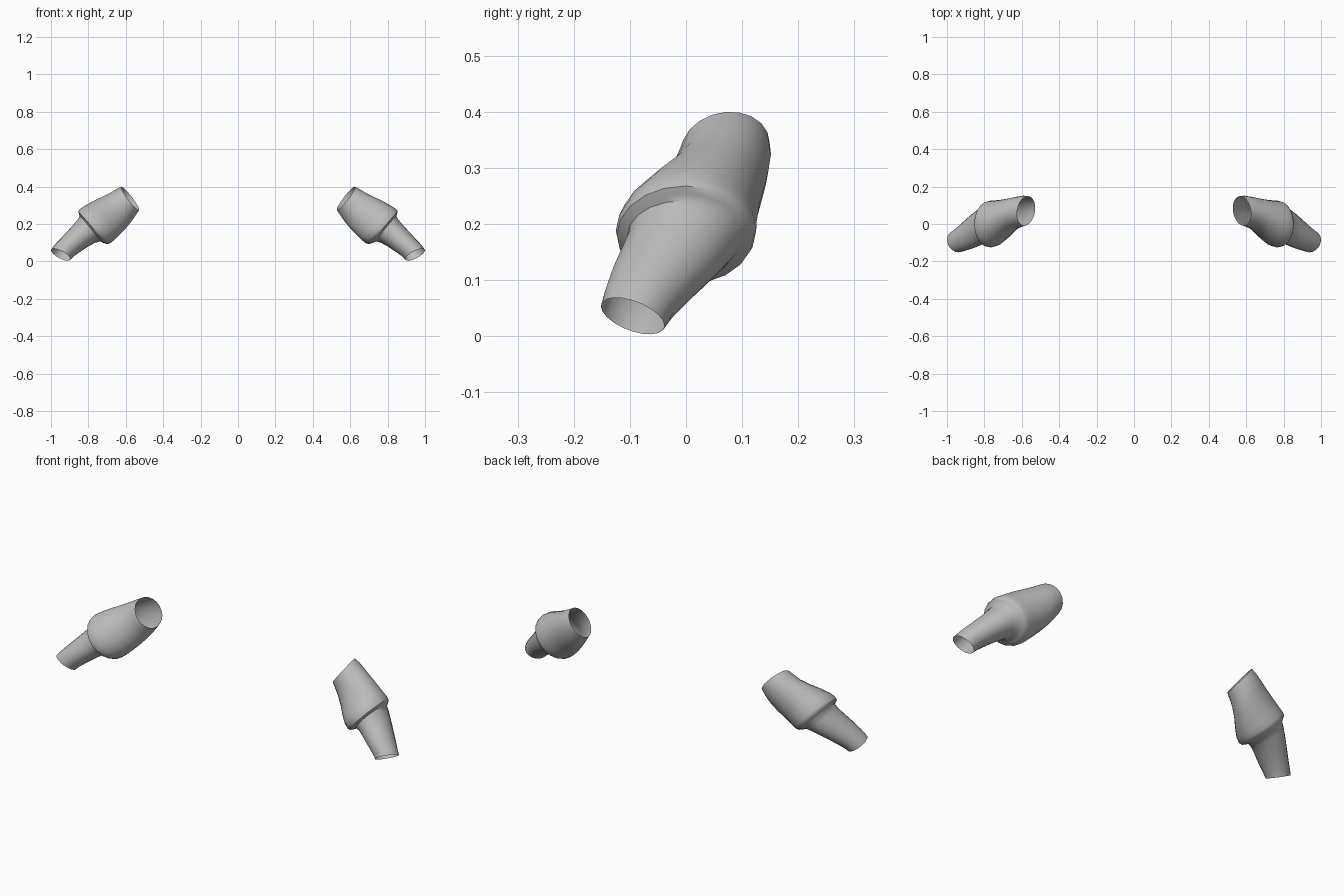
import bpy, bmesh, math
from mathutils import Vector

if "Cube" in bpy.data.objects:
    bpy.data.objects.remove(bpy.data.objects["Cube"])

SIDES = 20

grey = bpy.data.materials.new("plain_grey")
grey.diffuse_color = (0.5, 0.5, 0.5, 1)
grey.use_nodes = True
grey.node_tree.nodes["Principled BSDF"].inputs["Base Color"].default_value = grey.diffuse_color


def ring(bm, centre, normal, depth_r, height_r):
    """Oval loop of vertices facing along normal, depth_r measured near y."""
    n = Vector(normal).normalized()
    v = Vector((0, 1, 0))
    v = (v - n * v.dot(n)).normalized()
    u = v.cross(n)
    c = Vector(centre)
    loop = []
    for i in range(SIDES):
        a = 2 * math.pi * i / SIDES
        loop.append(bm.verts.new(c + v * depth_r * math.cos(a) + u * height_r * math.sin(a)))
    return loop


def open_tube(name, sections):
    """Loft an open tube through the sections and mirror it to the other side."""
    bm = bmesh.new()
    loops = [ring(bm, *s) for s in sections]
    for a, b in zip(loops, loops[1:]):
        for i in range(SIDES):
            j = (i + 1) % SIDES
            bm.faces.new((a[i], a[j], b[j], b[i]))
    bmesh.ops.recalc_face_normals(bm, faces=bm.faces)
    mesh = bpy.data.meshes.new(name)
    bm.to_mesh(mesh)
    bm.free()
    mesh.materials.append(grey)
    obj = bpy.data.objects.new(name, mesh)
    bpy.context.collection.objects.link(obj)
    bpy.context.view_layer.objects.active = obj
    obj.select_set(True)
    bpy.ops.object.shade_smooth_by_angle(angle=math.radians(50))
    obj.select_set(False)
    mirror = obj.modifiers.new("other_side", 'MIRROR')
    mirror.use_clip = False
    mirror.use_mirror_merge = False


# Sleeve pair: shoulder opening, swelling upper arm, cuff rim, tapering forearm, wrist opening
open_tube("sleeves", [
    ((0.577, 0.070, 0.337), (0.78, 0.15, -0.60), 0.080, 0.079),
    ((0.598, 0.068, 0.318), (0.78, 0.12, -0.61), 0.084, 0.086),
    ((0.630, 0.060, 0.288), (0.78, 0.10, -0.62), 0.087, 0.096),
    ((0.667, 0.043, 0.259), (0.78, 0.08, -0.63), 0.096, 0.106),
    ((0.705, 0.022, 0.232), (0.76, 0.04, -0.64), 0.109, 0.115),
    ((0.742, 0.005, 0.205), (0.75, 0.00, -0.66), 0.121, 0.121),
    ((0.765, 0.000, 0.188), (0.75, 0.00, -0.66), 0.125, 0.122),
    # cuff rim turning inwards
    ((0.777, -0.001, 0.180), (0.75, 0.00, -0.66), 0.122, 0.117),
    ((0.784, -0.002, 0.176), (0.76, -0.02, -0.65), 0.111, 0.102),
    ((0.792, -0.004, 0.174), (0.78, -0.05, -0.63), 0.101, 0.086),
    # forearm
    ((0.812, -0.012, 0.160), (0.78, -0.12, -0.62), 0.095, 0.077),
    ((0.845, -0.032, 0.133), (0.75, -0.20, -0.63), 0.087, 0.069),
    ((0.885, -0.058, 0.098), (0.68, -0.26, -0.68), 0.077, 0.063),
    ((0.925, -0.082, 0.062), (0.56, -0.30, -0.77), 0.066, 0.059),
    ((0.948, -0.095, 0.036), (0.45, -0.33, -0.83), 0.060, 0.058),
])
